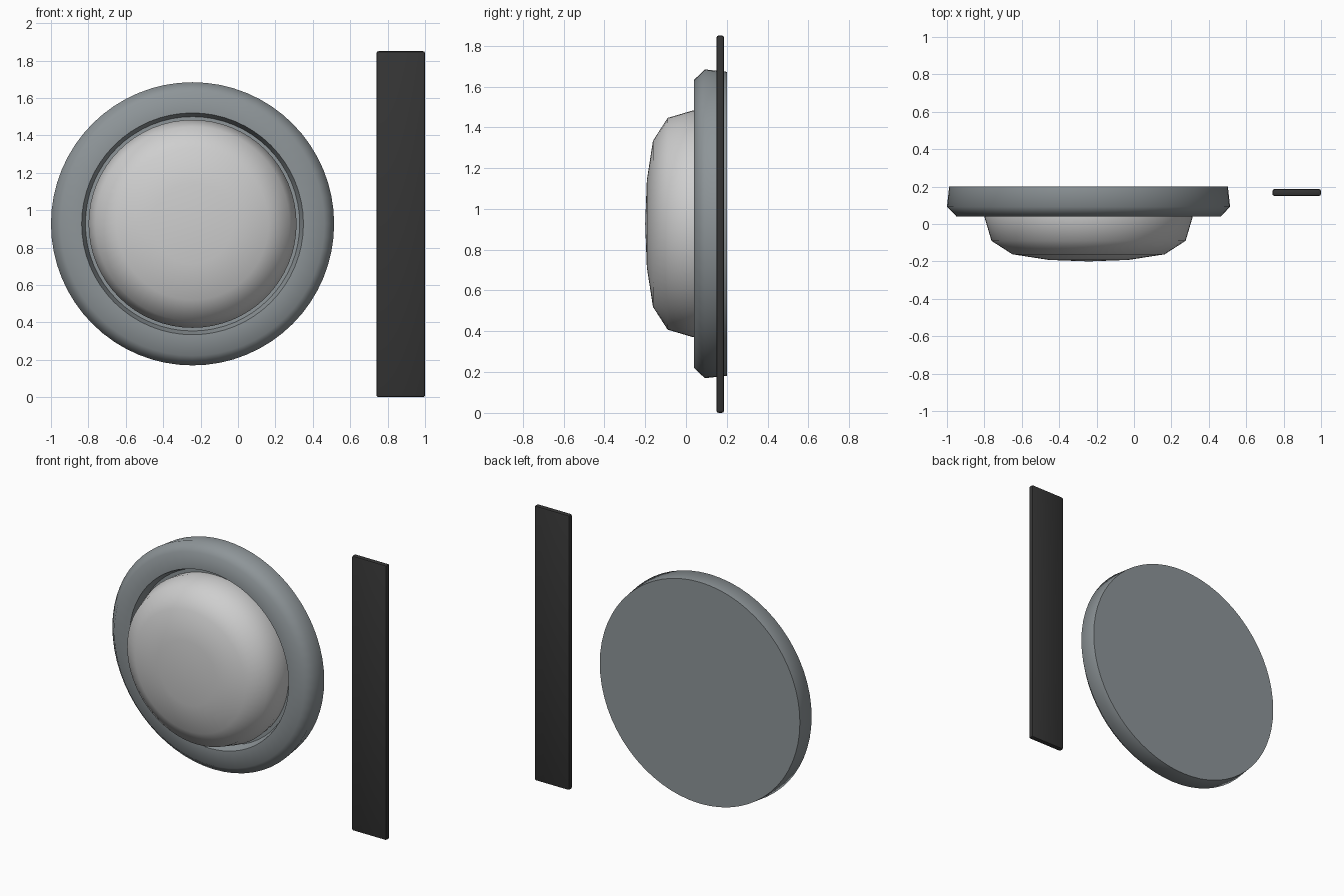
import bpy, bmesh, math

if "Cube" in bpy.data.objects:
    bpy.data.objects.remove(bpy.data.objects["Cube"])

CX, CZ = -0.243, 0.927   # centre of the round lamp


def material(name, rgb):
    m = bpy.data.materials.new(name)
    m.diffuse_color = (*rgb, 1)
    m.use_nodes = True
    m.node_tree.nodes["Principled BSDF"].inputs["Base Color"].default_value = m.diffuse_color
    return m


def finish(bm, name, mat, angle):
    bmesh.ops.recalc_face_normals(bm, faces=bm.faces)
    me = bpy.data.meshes.new(name)
    bm.to_mesh(me)
    bm.free()
    ob = bpy.data.objects.new(name, me)
    bpy.context.collection.objects.link(ob)
    me.materials.append(mat)
    bpy.ops.object.select_all(action='DESELECT')
    ob.select_set(True)
    bpy.context.view_layer.objects.active = ob
    bpy.ops.object.shade_smooth_by_angle(angle=math.radians(angle))
    return ob


def lathe(name, profile, mat, angle, n=64):
    """Spin (radius, y) points about the y axis through the lamp centre."""
    bm = bmesh.new()
    rings = []
    for r, y in profile:
        if r == 0:
            rings.append([bm.verts.new((CX, y, CZ))] * n)
        else:
            rings.append([bm.verts.new((CX + r * math.cos(2 * math.pi * i / n), y,
                                        CZ + r * math.sin(2 * math.pi * i / n)))
                          for i in range(n)])
    for a, b in zip(rings, rings[1:]):
        for i in range(n):
            j = (i + 1) % n
            bm.faces.new(list(dict.fromkeys((a[i], a[j], b[j], b[i]))))
    return finish(bm, name, mat, angle)


grey = material("blue grey housing", (0.27, 0.30, 0.315))
pale = material("pale grey lens", (0.62, 0.62, 0.62))
black = material("dark strip", (0.035, 0.035, 0.035))

# Housing: flat back, rounded rim, groove around the lens
lathe("lamp_housing", [(0, 0.2), (0.745, 0.2), (0.757, 0.092), (0.705, 0.039),
                       (0.593, 0.039), (0.573, 0.1), (0, 0.1)], grey, 62)

# Domed lens
lathe("lamp_lens", [(0, -0.2), (0.214, -0.192), (0.407, -0.162), (0.519, -0.09),
                    (0.556, 0.035), (0.55, 0.1)], pale, 62)

# Upright strip with softened edges
bm = bmesh.new()
bmesh.ops.create_cube(bm, size=1)
for v in bm.verts:
    v.co = (0.87 + v.co.x * 0.26, 0.168 + v.co.y * 0.037, 0.925 + v.co.z * 1.85)
bmesh.ops.bevel(bm, geom=bm.edges[:], offset=0.011, segments=2, profile=0.5, affect='EDGES')
finish(bm, "side_strip", black, 30)
